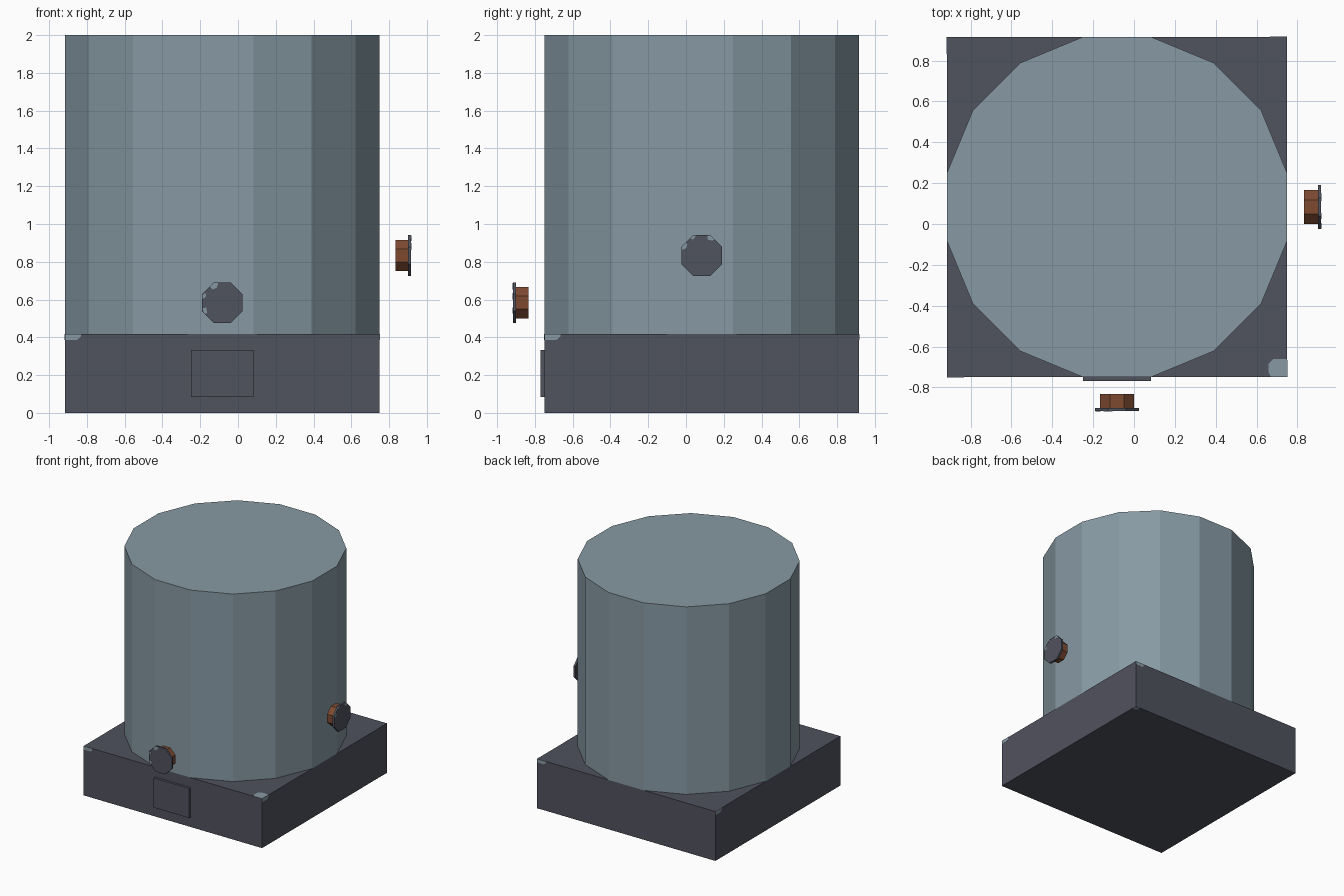
import bpy, bmesh, math
from mathutils import Matrix, Vector

if "Cube" in bpy.data.objects:
    bpy.data.objects.remove(bpy.data.objects["Cube"], do_unlink=True)


def material(name, rgb):
    linear = [((c / 255 + 0.055) / 1.055) ** 2.4 for c in rgb] + [1.0]
    m = bpy.data.materials.new(name)
    m.use_nodes = True
    m.diffuse_color = linear
    m.node_tree.nodes["Principled BSDF"].inputs["Base Color"].default_value = linear
    return m


STEEL = material("blue grey steel", (135, 154, 164))
DARK = material("dark grey metal", (80, 82, 94))
COPPER = material("copper", (125, 74, 48))

CX, CY = -0.0833, 0.0833     # tank and base axis
HALF = 0.8333                # half width of the base
BASE_TOP = 0.4167


def prism(name, outline, depth, mat, matrix):
    """Extrude a flat outline along local +z and place it."""
    bm = bmesh.new()
    low = [bm.verts.new((x, y, 0)) for x, y in outline]
    high = [bm.verts.new((x, y, depth)) for x, y in outline]
    bm.faces.new(low[::-1])
    bm.faces.new(high)
    n = len(outline)
    for i in range(n):
        j = (i + 1) % n
        bm.faces.new((low[i], low[j], high[j], high[i]))
    bmesh.ops.recalc_face_normals(bm, faces=bm.faces)
    mesh = bpy.data.meshes.new(name)
    bm.to_mesh(mesh)
    bm.free()
    mesh.materials.append(mat)
    ob = bpy.data.objects.new(name, mesh)
    ob.matrix_world = matrix
    bpy.context.collection.objects.link(ob)
    return ob


def polygon(sides, apothem):
    """Regular polygon with flat sides facing the axes."""
    r = apothem / math.cos(math.pi / sides)
    return [(r * math.cos(math.tau * (i + 0.5) / sides),
             r * math.sin(math.tau * (i + 0.5) / sides)) for i in range(sides)]


def rectangle(w, h):
    return [(-w / 2, -h / 2), (w / 2, -h / 2), (w / 2, h / 2), (-w / 2, h / 2)]


def side_frame(turn, distance, z):
    """Frame on one side: local x to the viewer's right, y up, z outward."""
    return (Matrix.Translation((CX, CY, z)) @ Matrix.Rotation(turn, 4, 'Z')
            @ Matrix.Translation((0, -distance, 0))
            @ Matrix.Rotation(math.pi / 2, 4, 'X'))


def at(x, y, z):
    return Matrix.Translation((x, y, z))


# Square base and the sixteen-sided tank
prism("base", rectangle(2 * HALF, 2 * HALF), BASE_TOP, DARK, at(CX, CY, 0))
prism("tank", polygon(16, HALF), 2 - BASE_TOP, STEEL, at(CX, CY, BASE_TOP))

# Raised front panel
prism("front_panel", rectangle(0.333, 0.25), 0.02, DARK, side_frame(0, HALF, 0.2083))

# Pipe stubs with flanges, and worn spots on each flange
spots = {
    "front": [[(-0.05, 0.105), (-0.065, 0.085), (-0.05, 0.07), (-0.028, 0.08), (-0.022, 0.105)],
              [(-0.105, 0.04), (-0.105, 0.018), (-0.085, 0.035), (-0.09, 0.052)],
              [(-0.105, -0.03), (-0.085, -0.025), (-0.08, -0.055), (-0.095, -0.058)]],
    "left": [[(0.03, 0.105), (0.03, 0.085), (0.055, 0.078), (0.068, 0.086), (0.048, 0.105)],
             [(-0.105, 0.045), (-0.105, 0.03), (-0.08, 0.04), (-0.078, 0.065), (-0.085, 0.065)],
             [(-0.045, 0.105), (-0.06, 0.09), (-0.045, 0.085), (-0.03, 0.105)]],
}
for side, turn, z in (("front", 0, 0.5833), ("left", math.pi / 2, 0.8333)):
    prism(side + "_pipe", polygon(8, 0.0833), 0.068, COPPER, side_frame(turn, 0.75 + HALF - 0.75 + 0.0833, z))
    prism(side + "_flange", polygon(8, 0.1083), 0.0167, DARK, side_frame(turn, HALF + 0.15, z))
    for i, outline in enumerate(spots[side]):
        prism(f"{side}_flange_spot_{i + 1}", outline, 0.002, STEEL,
              side_frame(turn, HALF + 0.1657, z))

# Worn corner patches on the four sides, top and bottom of the base
edge_patch = [(0, 0), (0, -0.03), (0.065, -0.03), (0.085, -0.012), (0.085, 0)]
for i, side in enumerate(("front", "left", "back", "right")):
    frame = side_frame(i * math.pi / 2, HALF - 0.001, BASE_TOP) @ at(-HALF, 0, 0)
    prism(side + "_corner_patch", edge_patch, 0.002, STEEL, frame)

top_patch = [(0, 0), (0, 0.09), (-0.068, 0.09), (-0.092, 0.065), (-0.092, 0.025), (-0.078, 0)]
prism("top_corner_patch", top_patch, 0.002, STEEL,
      at(CX + HALF, CY - HALF, BASE_TOP - 0.001))
bottom_patch = [(0, 0), (-0.045, 0), (-0.045, -0.025), (-0.025, -0.045), (0, -0.045)]
prism("bottom_corner_patch", bottom_patch, 0.002, STEEL,
      at(CX + HALF, CY + HALF, -0.001))
